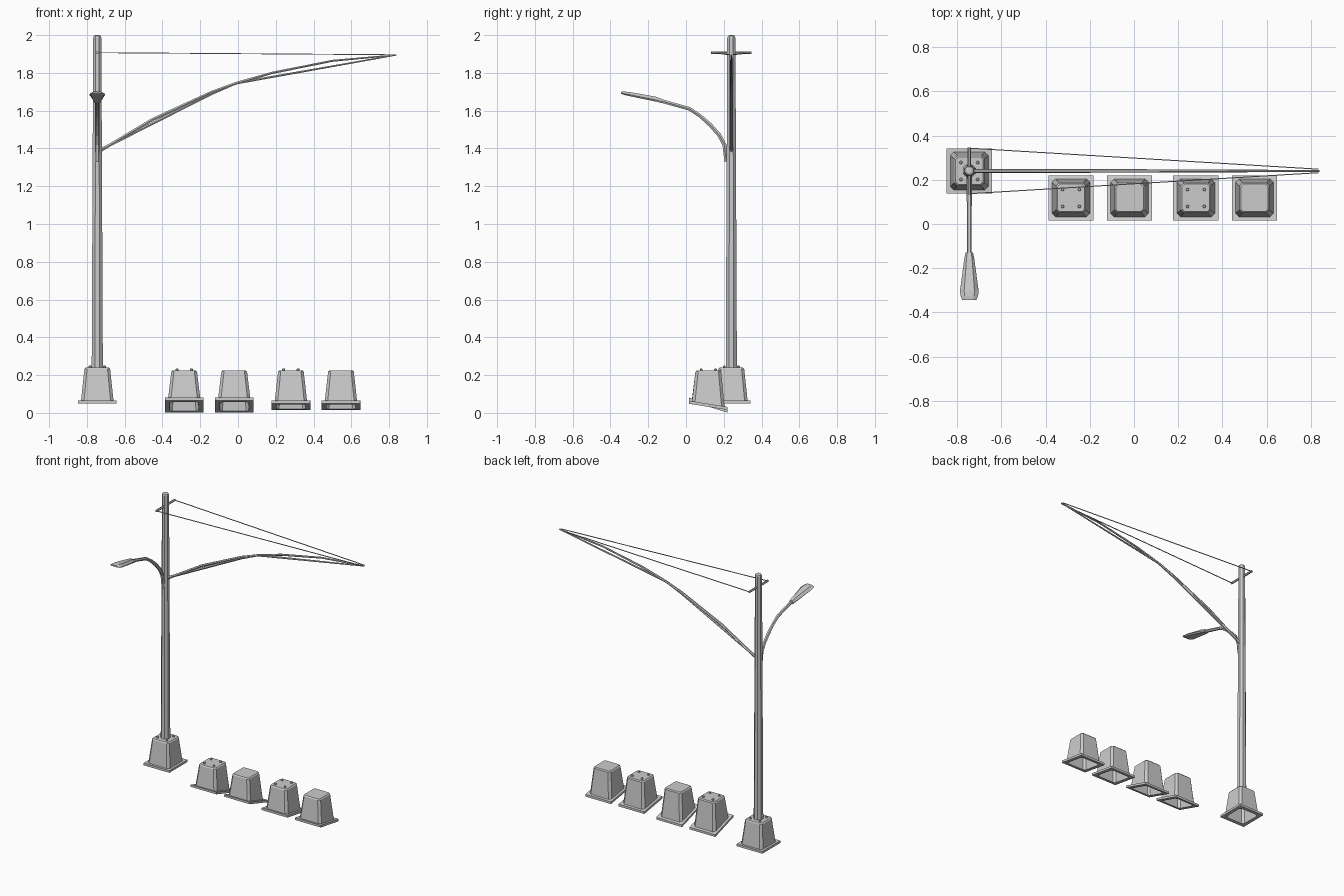
import bpy, bmesh, math
from mathutils import Vector

if "Cube" in bpy.data.objects:
    bpy.data.objects.remove(bpy.data.objects["Cube"])

PX, PY = -0.745, 0.24  # pole axis


def finish(bm, name):
    bmesh.ops.recalc_face_normals(bm, faces=bm.faces)
    me = bpy.data.meshes.new(name)
    bm.to_mesh(me)
    bm.free()
    ob = bpy.data.objects.new(name, me)
    bpy.context.collection.objects.link(ob)
    return ob


def skin(bm, rings, caps=True):
    rings = [[bm.verts.new(p) for p in r] for r in rings]
    for a, b in zip(rings, rings[1:]):
        n = len(a)
        for i in range(n):
            bm.faces.new((a[i], a[(i + 1) % n], b[(i + 1) % n], b[i]))
    if caps:
        bm.faces.new(rings[0])
        bm.faces.new(rings[-1])


def tube(name, pts, radii, sides=6):
    """Tapered polygonal tube along a path."""
    pts = [Vector(p) for p in pts]
    rings = []
    for i, p in enumerate(pts):
        d = (pts[min(i + 1, len(pts) - 1)] - pts[max(i - 1, 0)]).normalized()
        ref = Vector((1, 0, 0)) if abs(d.x) < 0.5 else Vector((0, 1, 0))
        u = d.cross(ref).normalized()
        v = d.cross(u)
        rings.append([p + radii[i] * (u * math.cos(t) + v * math.sin(t))
                      for t in (2 * math.pi * (k + 0.5) / sides for k in range(sides))])
    bm = bmesh.new()
    skin(bm, rings)
    return finish(bm, name)


def square(cx, cy, h, c, z, slope):
    pts = [(h, -h + c), (h, h - c), (h - c, h), (c - h, h),
           (-h, h - c), (-h, c - h), (c - h, -h), (h - c, -h)]
    return [(cx + x, cy + y, z - slope * y) for x, y in pts]


def footing(name, cx, cy, bottom, top, slope, bolts):
    """Hollow tapered base with a flange that may follow sloping ground."""
    profile = [(0.060, 0.012, top - 0.012, 0), (0.077, 0.014, bottom, slope),
               (0.1025, 0.0005, bottom, slope), (0.1025, 0.0005, bottom + 0.016, slope),
               (0.086, 0.016, bottom + 0.016, slope), (0.068, 0.014, top - 0.007, 0),
               (0.062, 0.012, top, 0)]
    bm = bmesh.new()
    skin(bm, [square(cx, cy, *p) for p in profile])
    finish(bm, name)
    if bolts:
        for i, (sx, sy) in enumerate([(1, 1), (1, -1), (-1, 1), (-1, -1)]):
            x, y = cx + sx * 0.038, cy + sy * 0.038
            tube(f"{name}_bolt_{i + 1}", [(x, y, top - 0.003), (x, y, top + 0.007), (x, y, top + 0.01)],
                 [0.008, 0.008, 0.005])


# Bases: one under the pole, four spare ones on slopes
footing("pole_base", PX, PY, 0.05, 0.24, 0, True)
for i, (x, z, s, b) in enumerate([(-0.285, 0.033, 0.31, True), (-0.02, 0.033, 0.31, False),
                                  (0.28, 0.032, 0.16, True), (0.545, 0.032, 0.16, False)]):
    footing(f"spare_base_{i + 1}", x, 0.118, z, 0.225, s, b)

# Octagonal tapered pole with a small cap
tube("pole", [(PX, PY, 0.235), (PX, PY, 1.985), (PX, PY, 1.995), (PX, PY, 2.0)],
     [0.032, 0.0235, 0.02, 0.012], 8)

# Cantilever arm: bowed tube and straight chords
tube("arm_bow", [(-0.725, PY, 1.39), (-0.455, PY, 1.552), (-0.14, PY, 1.698), (-0.01, PY, 1.745),
                 (0.18, PY, 1.80), (0.5, PY, 1.864), (0.838, PY, 1.895)],
     [0.009, 0.009, 0.008, 0.008, 0.007, 0.006, 0.004])
tube("arm_chord", [(-0.725, PY, 1.395), (-0.14, PY, 1.69), (-0.01, PY, 1.745), (0.838, PY, 1.895)],
     [0.009, 0.008, 0.007, 0.004])

# Cross bar and stay wires
tube("cross_bar", [(PX, PY - 0.107, 1.907), (PX, PY + 0.107, 1.907)], [0.008, 0.008])
for side, s in (("front", -1), ("back", 1)):
    tube(f"stay_wire_{side}", [(PX, PY + s * 0.103, 1.907), (0.835, PY + s * 0.008, 1.896)],
         [0.0032, 0.0032], 4)

# Curved lamp arm
tube("lamp_arm", [(PX, 0.213, 1.33), (PX, 0.203, 1.42), (PX, 0.175, 1.472), (PX, 0.128, 1.525),
                  (PX, 0.075, 1.572), (PX, 0.018, 1.61), (PX, -0.15, 1.657)],
     [0.011, 0.012, 0.012, 0.012, 0.011, 0.011, 0.011])

# Lamp head: y, z centre, half width, half thickness
bm = bmesh.new()
rings = []
for y, z, w, h in [(-0.13, 1.652, 0.017, 0.011), (-0.16, 1.661, 0.023, 0.013),
                   (-0.30, 1.688, 0.042, 0.011), (-0.325, 1.692, 0.04, 0.009),
                   (-0.343, 1.695, 0.032, 0.005)]:
    rings.append([(PX + a * w, y, z + b * h) for a, b in
                  [(-1, -0.3), (-0.8, -1), (0.8, -1), (1, -0.3), (0.55, 1), (-0.55, 1)]])
skin(bm, rings)
finish(bm, "lamp_head")
